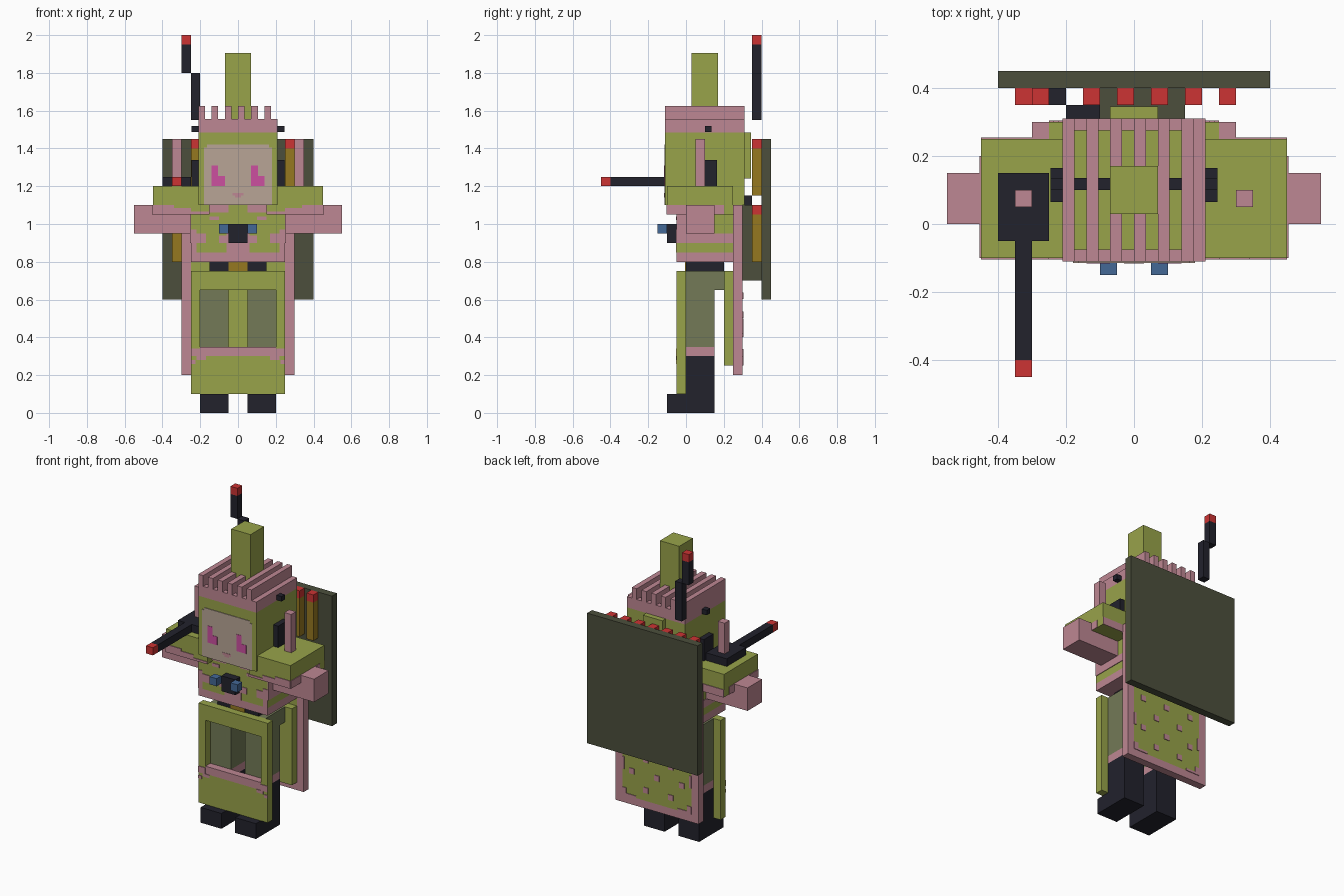
import bpy, bmesh

def srgb(h):
    out = []
    for i in (0, 2, 4):
        c = int(h[i:i + 2], 16) / 255
        out.append(c / 12.92 if c <= 0.04045 else ((c + 0.055) / 1.055) ** 2.4)
    return (*out, 1)

MATS = {}
for name, code in dict(green="98A34A", pink="BE8793", black="22222C", dark_olive="4C4F3C",
                       red="CC3333", blue="446896", ochre="967820", face_tan="B8A596",
                       magenta="CC50A0", grey_olive="737A57").items():
    MATS[name] = bpy.data.materials.new(name)
    MATS[name].diffuse_color = srgb(code)

def part(name, mat, *boxes, mirror=False):
    """One object made of boxes (x0, x1, y0, y1, z0, z1), optionally mirrored in x."""
    boxes = list(boxes)
    if mirror:
        boxes += [(-b[1], -b[0], *b[2:]) for b in boxes]
    bm = bmesh.new()
    for x0, x1, y0, y1, z0, z1 in boxes:
        vs = bmesh.ops.create_cube(bm, size=1)["verts"]
        for v in vs:
            v.co = (x1 if v.co.x > 0 else x0, y1 if v.co.y > 0 else y0, z1 if v.co.z > 0 else z0)
    me = bpy.data.meshes.new(name)
    bm.to_mesh(me)
    bm.free()
    me.materials.append(MATS[mat])
    ob = bpy.data.objects.new(name, me)
    bpy.context.collection.objects.link(ob)
    return ob

def plates(name, mat, y, *rects, mirror=False, t=0.004):
    """Thin painted rectangles (x0, x1, z0, z1) lying in front of the plane at y."""
    part(name, mat, *[(r[0], r[1], y - t, y, r[2], r[3]) for r in rects], mirror=mirror)

# Boots and legs
part("boots", "black", (0.05, 0.2, 0, 0.15, 0, 0.3), (0.05, 0.2, -0.1, 0, 0, 0.1), mirror=True)
part("sock_bands", "pink", (0.05, 0.2, 0, 0.15, 0.3, 0.35), mirror=True)
part("legs", "grey_olive", (0.05, 0.2, 0, 0.15, 0.35, 0.65), mirror=True)
part("pelvis", "grey_olive", (-0.2, 0.2, 0, 0.2, 0.65, 0.75))

# Armoured skirt: front frame with window, and back panel
part("skirt_front", "green", (-0.25, 0.25, -0.05, 0, 0.1, 0.3), (-0.25, 0.25, -0.05, 0, 0.65, 0.75),
     (-0.25, -0.2, -0.05, 0, 0.3, 0.65), (0.2, 0.25, -0.05, 0, 0.3, 0.65))
part("skirt_front_band", "pink", (-0.2, 0.2, -0.05, 0, 0.3, 0.35))
plates("skirt_band_ends", "pink", -0.05, (0.2, 0.25, 0.3, 0.34), (0.17, 0.22, 0.28, 0.3),
       (0.225, 0.25, 0.26, 0.28), mirror=True)
part("skirt_back", "green", (-0.25, 0.25, 0.2, 0.25, 0.25, 0.75))

# Belt
part("belt", "black", (-0.15, 0.15, 0, 0.2, 0.75, 0.8))
plates("belt_buckle", "ochre", 0, (-0.05, 0.05, 0.75, 0.8))

# Torso with trim and chest device
part("torso", "green", (-0.25, 0.25, -0.05, 0.25, 0.85, 1.1))
part("torso_hem", "pink", (-0.25, 0.25, -0.05, 0.25, 0.8, 0.85))
plates("chest_trim", "pink", -0.05, (0.05, 0.15, 1.06, 1.1), (0, 0.06, 0.85, 0.95),
       (0.06, 0.1, 0.9, 0.94), (0.22, 0.25, 0.85, 0.97), (0.17, 0.22, 0.9, 0.95),
       (0.1, 0.15, 1.02, 1.04), mirror=True)
part("torso_side_trim", "pink", (0.25, 0.254, -0.05, 0.25, 0.9, 0.95),
     (0.25, 0.254, -0.05, 0.1, 0.95, 1.05), mirror=True)
part("chest_device", "black", (-0.05, 0.05, -0.1, -0.05, 0.9, 1.0))
part("device_knobs", "blue", (0.05, 0.1, -0.15, -0.1, 0.95, 1.0), mirror=True)

# Arms and shoulder guards
part("arms", "pink", (0.25, 0.55, 0, 0.15, 0.95, 1.1), mirror=True)
part("shoulder_guards", "green", (0.15, 0.45, -0.1, 0.25, 1.05, 1.2), mirror=True)
plates("shoulder_trim_front", "pink", -0.1, (0.34, 0.45, 1.05, 1.1), (0.25, 0.34, 1.05, 1.085),
       (0.15, 0.25, 1.05, 1.065), mirror=True)
plates("shoulder_trim_back", "pink", 0.254, (0.3, 0.45, 1.05, 1.1), mirror=True)
part("shoulder_trim_side", "pink", (0.45, 0.454, -0.1, 0.2, 1.05, 1.1), mirror=True)
part("shoulder_posts", "pink", (0.3, 0.35, 0.05, 0.1, 1.2, 1.45), mirror=True)

# Shoulder cannon on one side
part("cannon", "black", (-0.4, -0.25, -0.05, 0.15, 1.2, 1.25), (-0.35, -0.3, -0.4, -0.05, 1.2, 1.25))
part("cannon_tip", "red", (-0.35, -0.3, -0.45, -0.4, 1.2, 1.25))

# Head and face
part("head", "green", (-0.21, 0.21, -0.11, 0.31, 1.1, 1.485))
part("head_back_knot", "green", (-0.07, 0.07, 0.31, 0.345, 1.24, 1.485))
plates("face", "face_tan", -0.11, (-0.18, 0.18, 1.1, 1.405), (-0.165, 0.165, 1.405, 1.42))
plates("eyes", "magenta", -0.114, (-0.14, -0.105, 1.2, 1.31), (-0.105, -0.07, 1.2, 1.255),
       (0.07, 0.105, 1.2, 1.31), (0.105, 0.14, 1.2, 1.255), t=0.002)
plates("mouth", "pink", -0.114, (-0.03, 0.03, 1.15, 1.165), (-0.015, 0.015, 1.14, 1.15), t=0.002)
part("ear_pieces", "black", (0.21, 0.245, 0.065, 0.165, 1.2, 1.34), mirror=True)
part("head_rod", "black", (-0.245, 0.245, 0.1, 0.135, 1.488, 1.52))

# Hair: rim, ridges running front to back, and tall crest
part("hair_rim", "pink", (-0.21, 0.21, -0.11, -0.075, 1.485, 1.555),
     (-0.21, 0.21, 0.275, 0.31, 1.485, 1.555), (0.175, 0.21, -0.075, 0.275, 1.485, 1.555),
     (-0.21, -0.175, -0.075, 0.275, 1.485, 1.555))
part("hair_ridges", "pink", *[(-0.21 + 0.07 * i, -0.175 + 0.07 * i, -0.11, 0.31, 1.485, 1.625)
                              for i in range(6)])
part("crest", "green", (-0.07, 0.07, 0.03, 0.17, 1.485, 1.905))

# Cape: green field, pink border and spots
part("cape", "green", (-0.25, 0.25, 0.25, 0.3, 0.25, 1.1))
part("cape_border", "pink", (-0.3, 0.3, 0.25, 0.3, 0.2, 0.25), (-0.3, -0.25, 0.25, 0.3, 0.25, 1.1),
     (0.25, 0.3, 0.25, 0.3, 0.25, 1.1))
spots = [(x, z) for r, z in enumerate((0.32, 0.42, 0.52, 0.62))
         for x in ((-0.18, 0, 0.18) if r % 2 else (-0.1, 0.08))]
plates("cape_spots", "pink", 0.304, *[(x - 0.018, x + 0.018, z - 0.018, z + 0.018) for x, z in spots])
plates("cape_notches", "pink", 0.304, (0.22, 0.25, 0.25, 0.3), (0.235, 0.25, 0.42, 0.5),
       (0.15, 0.22, 0.25, 0.265), mirror=True)

# Backpack, shield board and two rows of shells
part("pack", "dark_olive", (-0.15, 0.15, 0.3, 0.4, 0.7, 1.1))
part("shield_board", "dark_olive", (-0.4, 0.4, 0.4, 0.45, 0.6, 1.45))
xs = [-0.35 + 0.1 * i for i in range(7)]
part("shells", "ochre", *[(x, x + 0.05, 0.35, 0.4, z, z + 0.25) for x in xs for z in (0.8, 1.15)])
part("shell_tips", "red", *[(x, x + 0.05, 0.35, 0.4, z, z + 0.05) for x in xs for z in (1.05, 1.4)])

# Antenna
part("antenna_base", "black", (-0.2, -0.1, 0.3, 0.35, 1.1, 1.15))
part("antenna", "black", (-0.25, -0.2, 0.35, 0.4, 1.55, 1.8), (-0.3, -0.25, 0.35, 0.4, 1.8, 1.95))
part("antenna_tip", "red", (-0.3, -0.25, 0.35, 0.4, 1.95, 2.0))
